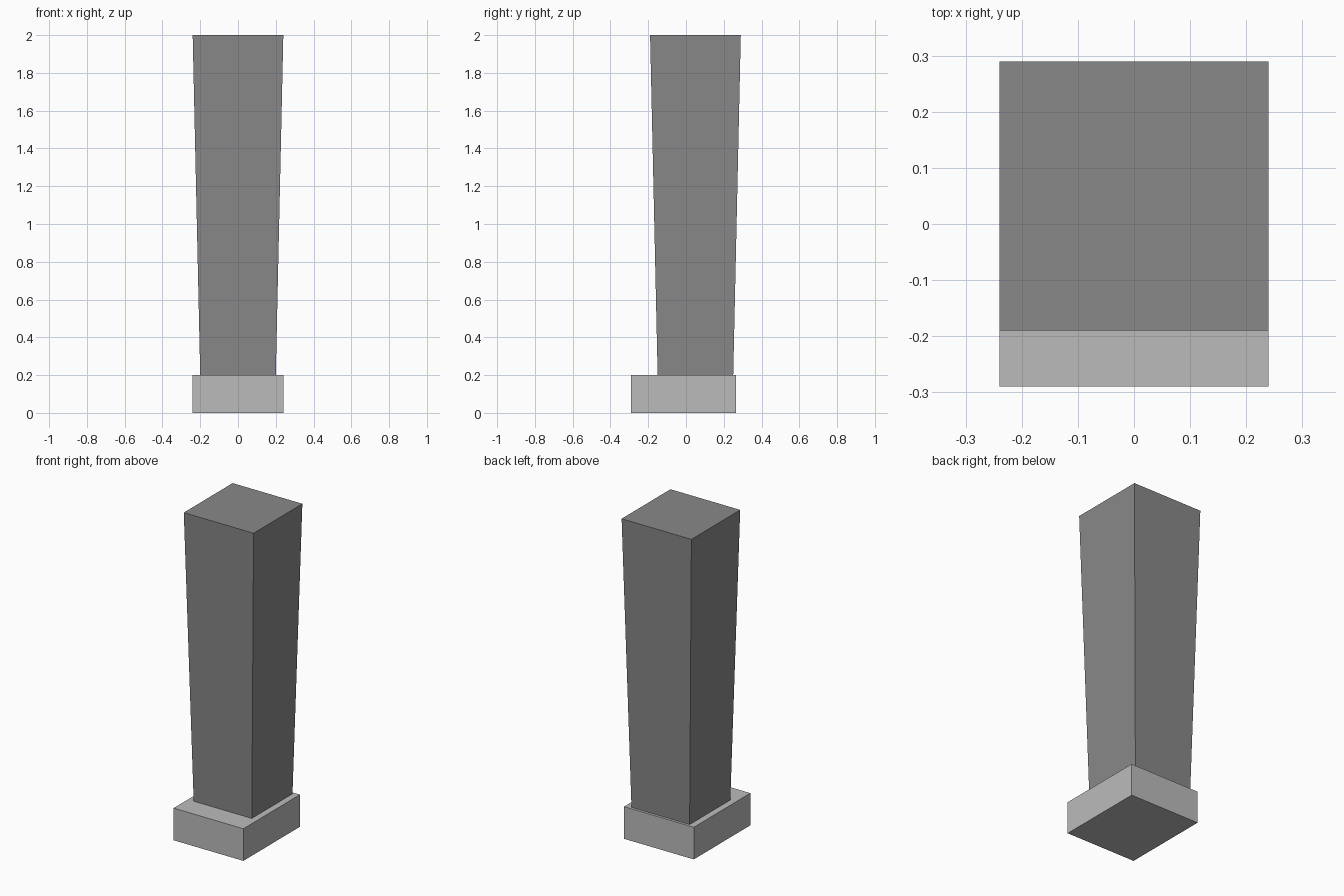
import bpy
import bmesh

default = bpy.data.objects.get("Cube")
if default:
    bpy.data.objects.remove(default, do_unlink=True)


def flat_material(name, value):
    mat = bpy.data.materials.new(name)
    mat.use_nodes = True
    color = (value, value, value, 1)
    mat.diffuse_color = color
    bsdf = next(n for n in mat.node_tree.nodes if n.type == 'BSDF_PRINCIPLED')
    bsdf.inputs["Base Color"].default_value = color
    return mat


def tapered_box(name, mat, z0, z1, size, y_center, top_scale=1.0):
    """Box of the given x/y size, with its top face scaled about its centre."""
    bm = bmesh.new()
    bmesh.ops.create_cube(bm, size=1)
    for v in bm.verts:
        top = v.co.z > 0
        scale = top_scale if top else 1.0
        v.co.x *= size[0] * scale
        v.co.y = v.co.y * size[1] * scale + y_center
        v.co.z = z1 if top else z0
    mesh = bpy.data.meshes.new(name)
    bm.to_mesh(mesh)
    bm.free()
    mesh.materials.append(mat)
    obj = bpy.data.objects.new(name, mesh)
    bpy.context.collection.objects.link(obj)
    return obj


light_gray = flat_material("light_gray", 0.5)
mid_gray = flat_material("mid_gray", 0.25)

# Flat foot block, reaching forward of the leg
foot = tapered_box("foot", light_gray, 0, 0.2, (0.48, 0.556), -0.012)

# Leg, widening towards the top
leg = tapered_box("leg", mid_gray, 0.2, 2, (0.4, 0.4), 0.05, top_scale=1.2)
